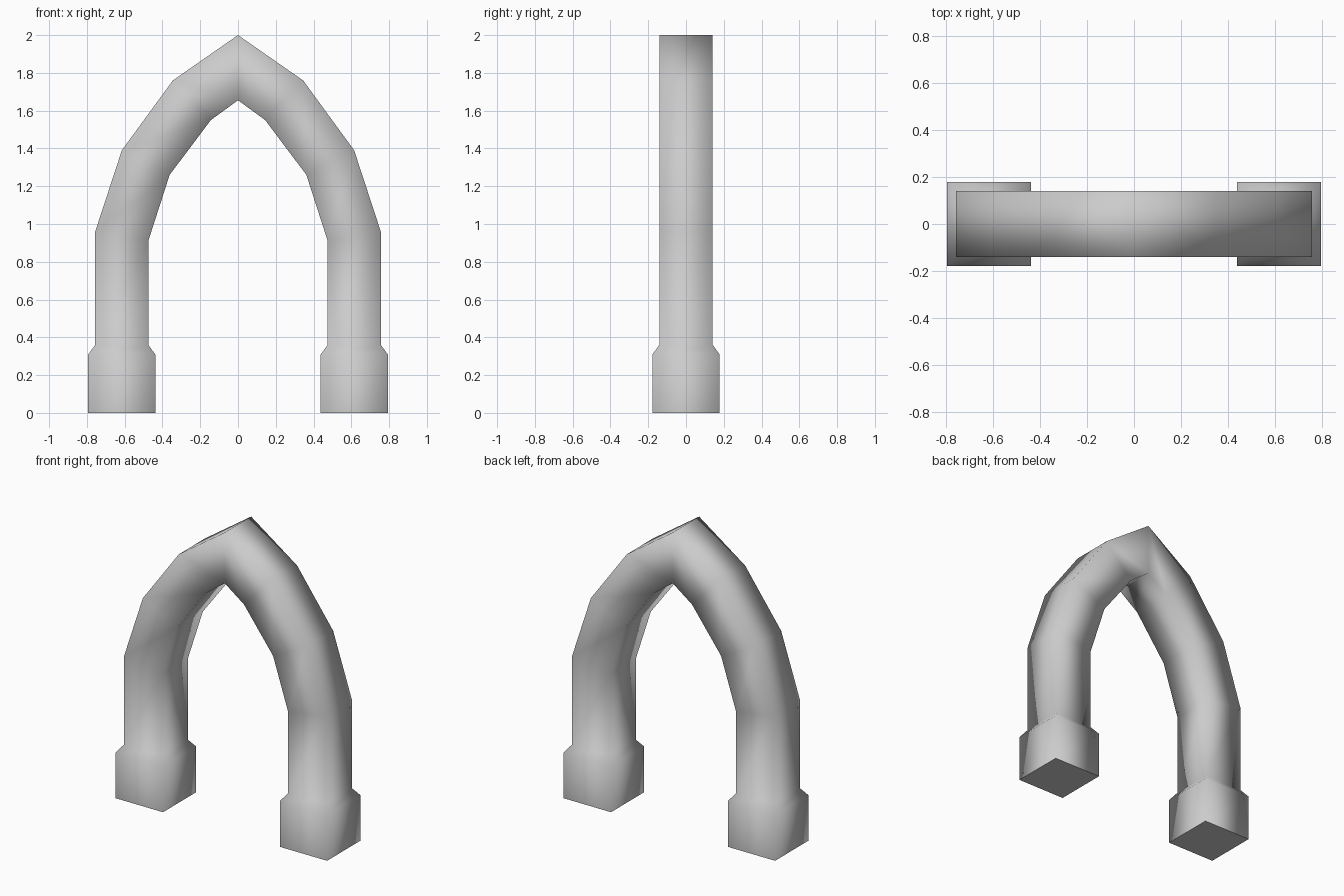
import bpy, bmesh

if "Cube" in bpy.data.objects:
    bpy.data.objects.remove(bpy.data.objects["Cube"])

# Right half of the arch: (outer x, outer z, inner x, inner z, half depth)
half = [
    (0.793, 0.00, 0.438, 0.00, 0.178),   # foot block
    (0.793, 0.31, 0.438, 0.31, 0.178),
    (0.756, 0.36, 0.475, 0.36, 0.141),   # chamfer into the leg
    (0.756, 0.96, 0.475, 0.91, 0.141),   # start of the curve
    (0.615, 1.39, 0.362, 1.26, 0.141),
    (0.345, 1.76, 0.144, 1.55, 0.141),
]
apex = (0.0, 2.0, 0.0, 1.655, 0.141)
mirrored = [(-ox, oz, -ix, iz, d) for ox, oz, ix, iz, d in reversed(half)]
sections = half + [apex] + mirrored

# Four-sided section swept over the pointed arch
bm = bmesh.new()
rings = []
for ox, oz, ix, iz, d in sections:
    corners = ((ox, -d, oz), (ox, d, oz), (ix, d, iz), (ix, -d, iz))
    rings.append([bm.verts.new(c) for c in corners])
for a, b in zip(rings, rings[1:]):
    for i in range(4):
        j = (i + 1) % 4
        bm.faces.new((a[i], a[j], b[j], b[i])).smooth = True

# Flat undersides with crisp rims
for ring in (rings[0], rings[-1]):
    sole = bm.faces.new(ring)
    for edge in sole.edges:
        edge.smooth = False

bmesh.ops.recalc_face_normals(bm, faces=bm.faces)
mesh = bpy.data.meshes.new("pointed_arch")
bm.to_mesh(mesh)
bm.free()
arch = bpy.data.objects.new("pointed_arch", mesh)
bpy.context.collection.objects.link(arch)
